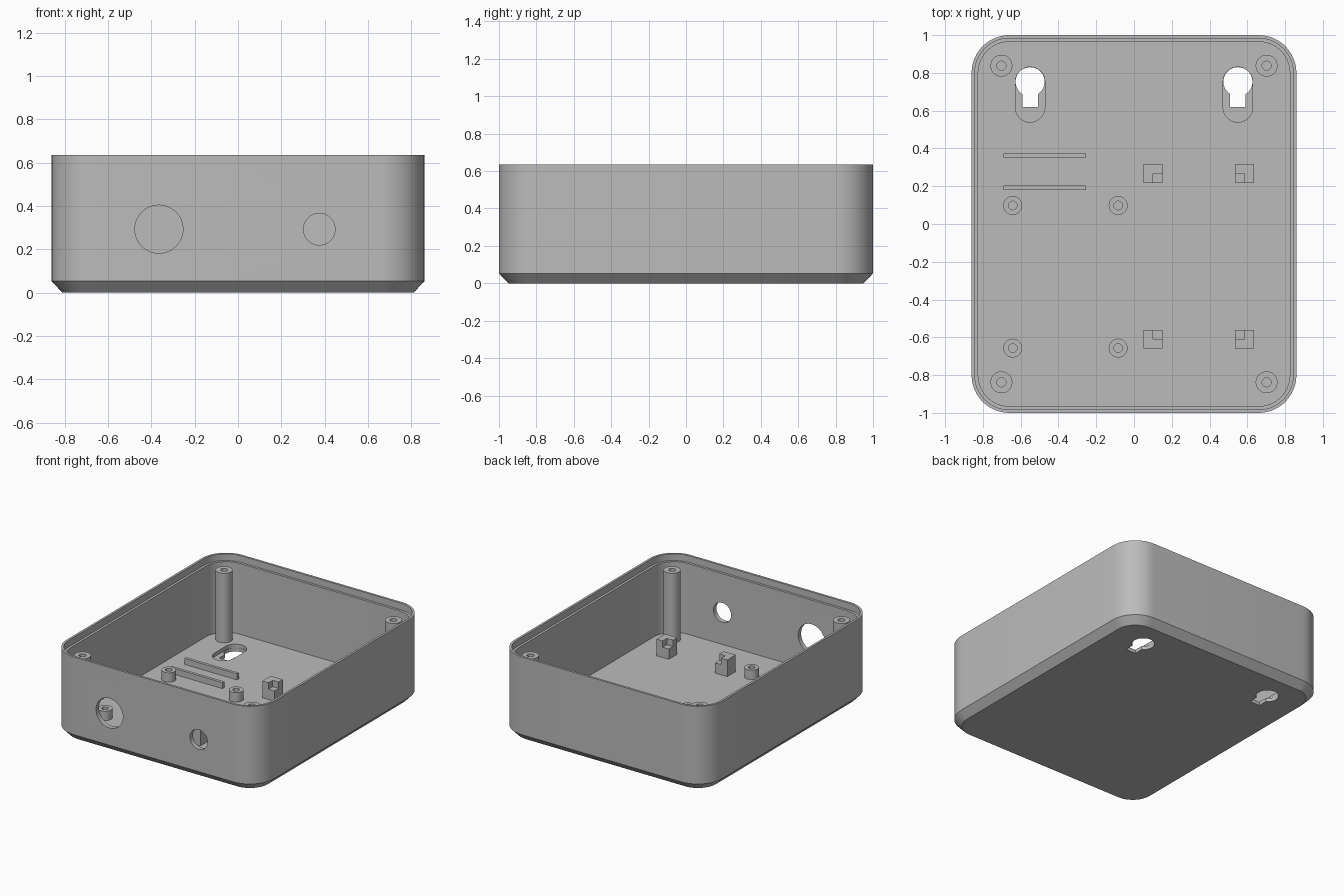
import bpy, bmesh
from math import cos, sin, pi, radians

cube = bpy.data.objects.get("Cube")
if cube:
    bpy.data.objects.remove(cube, do_unlink=True)

W, L, H = 0.86, 1.0, 0.635      # half width, half length, height
FLOOR, WALL, LIP = 0.055, 0.035, 0.017
CORNER = 0.2

grey = bpy.data.materials.new("plain grey plastic")
grey.use_nodes = True
grey.diffuse_color = (0.5, 0.5, 0.5, 1)
grey.node_tree.nodes["Principled BSDF"].inputs["Base Color"].default_value = grey.diffuse_color


def rounded(hx, hy, r, z, cx=0, cy=0, seg=12):
    """Ring of points around a rounded rectangle (a circle when hx = hy = r)."""
    ring = []
    for q, (sx, sy) in enumerate([(1, 1), (-1, 1), (-1, -1), (1, -1)]):
        for i in range(seg + 1):
            a = (q + i / seg) * pi / 2
            ring.append((cx + sx * (hx - r) + r * cos(a),
                         cy + sy * (hy - r) + r * sin(a), z))
    return ring


def loft(name, rings):
    """Closed solid skinned through matching rings."""
    bm = bmesh.new()
    loops = [[bm.verts.new(p) for p in ring] for ring in rings]
    n = len(loops[0])
    for a, b in zip(loops, loops[1:]):
        for i in range(n):
            j = (i + 1) % n
            bm.faces.new((a[i], a[j], b[j], b[i]))
    bm.faces.new(loops[0][::-1])
    bm.faces.new(loops[-1])
    bmesh.ops.remove_doubles(bm, verts=bm.verts, dist=1e-5)
    bmesh.ops.dissolve_degenerate(bm, edges=bm.edges, dist=1e-6)
    bmesh.ops.recalc_face_normals(bm, faces=bm.faces)
    mesh = bpy.data.meshes.new(name)
    bm.to_mesh(mesh)
    bm.free()
    mesh.materials.append(grey)
    obj = bpy.data.objects.new(name, mesh)
    bpy.context.collection.objects.link(obj)
    return obj


def block(name, x0, x1, y0, y1, z0, z1):
    corners = [(x0, y0), (x1, y0), (x1, y1), (x0, y1)]
    return loft(name, [[(x, y, z) for x, y in corners] for z in (z0, z1)])


def prism(name, cx, cy, hx, hy, r, z0, z1):
    return loft(name, [rounded(hx, hy, r, z, cx, cy) for z in (z0, z1)])


def post(name, x, y, r, bore, top):
    steps = [(r, FLOOR - 0.01), (r, top), (bore, top), (bore, FLOOR + 0.005)]
    return loft(name, [rounded(s, s, s, z, x, y, 8) for s, z in steps])


def cut(target, cutter):
    cutter.hide_render = True
    mod = target.modifiers.new("cut", "BOOLEAN")
    mod.operation = "DIFFERENCE"
    mod.solver = "EXACT"
    mod.object = cutter
    bpy.context.view_layer.objects.active = target
    bpy.ops.object.modifier_apply(modifier=mod.name)
    bpy.data.objects.remove(cutter, do_unlink=True)


def smooth(obj):
    bpy.ops.object.select_all(action="DESELECT")
    obj.select_set(True)
    bpy.context.view_layer.objects.active = obj
    bpy.ops.object.shade_smooth_by_angle(angle=radians(30))


# Open tray: chamfered base, lid ledge inside the rim, flat floor
section = [(0.05, 0), (0, 0.053), (0, H), (LIP, H), (LIP, H - 0.05),
           (WALL, H - 0.05), (WALL, FLOOR)]
case = loft("case_shell", [rounded(W - d, L - d, CORNER - d, z) for d, z in section])

# Round cable openings through the front wall
for x, r in [(-0.365, 0.111), (0.375, 0.073)]:
    cutter = prism("opening_cutter", x, 0, r, r, r, -0.1, 0.1)
    cutter.rotation_euler.x = pi / 2
    cutter.location = (0, -L, 0.293)
    cut(case, cutter)

# Keyhole hangers: pocket in the floor, round hole and narrow slot through it
for x in (-0.55, 0.55):
    cut(case, prism("pocket_cutter", x, 0.685, 0.078, 0.146, 0.078, 0.027, 0.1))
    cut(case, prism("hole_cutter", x, 0.753, 0.077, 0.077, 0.077, -0.1, 0.09))
    cut(case, block("slot_cutter", x - 0.041, x + 0.041, 0.62, 0.753, -0.1, 0.08))
smooth(case)

# Tall lid screw posts in the corners
for side, x in (("right", -0.702), ("left", 0.702)):
    for end, y in (("front", -0.838), ("back", 0.838)):
        smooth(post(f"lid_post_{end}_{side}", x, y, 0.058, 0.024, 0.575))

# Short board standoffs
for side, x in (("right", -0.642), ("left", -0.084)):
    for end, y in (("front", -0.657), ("back", 0.098)):
        smooth(post(f"standoff_{end}_{side}", x, y, 0.05, 0.023, 0.125))

# Corner rests with a notch facing the middle of their group
for side, x, dx in (("right", 0.1, 1), ("left", 0.585, -1)):
    for end, y, dy in (("front", -0.61, 1), ("back", 0.267, -1)):
        rest = block(f"corner_rest_{end}_{side}", x - 0.05, x + 0.05,
                     y - 0.05, y + 0.05, FLOOR - 0.01, 0.18)
        xs, ys = sorted((x, x + dx * 0.1)), sorted((y, y + dy * 0.1))
        cut(rest, block("notch_cutter", *xs, *ys, 0.132, 0.3))

# Pair of thin guide rails
for end, y in (("front", 0.192), ("back", 0.363)):
    block(f"guide_rail_{end}", -0.69, -0.255, y - 0.011, y + 0.011, FLOOR - 0.01, 0.1)
